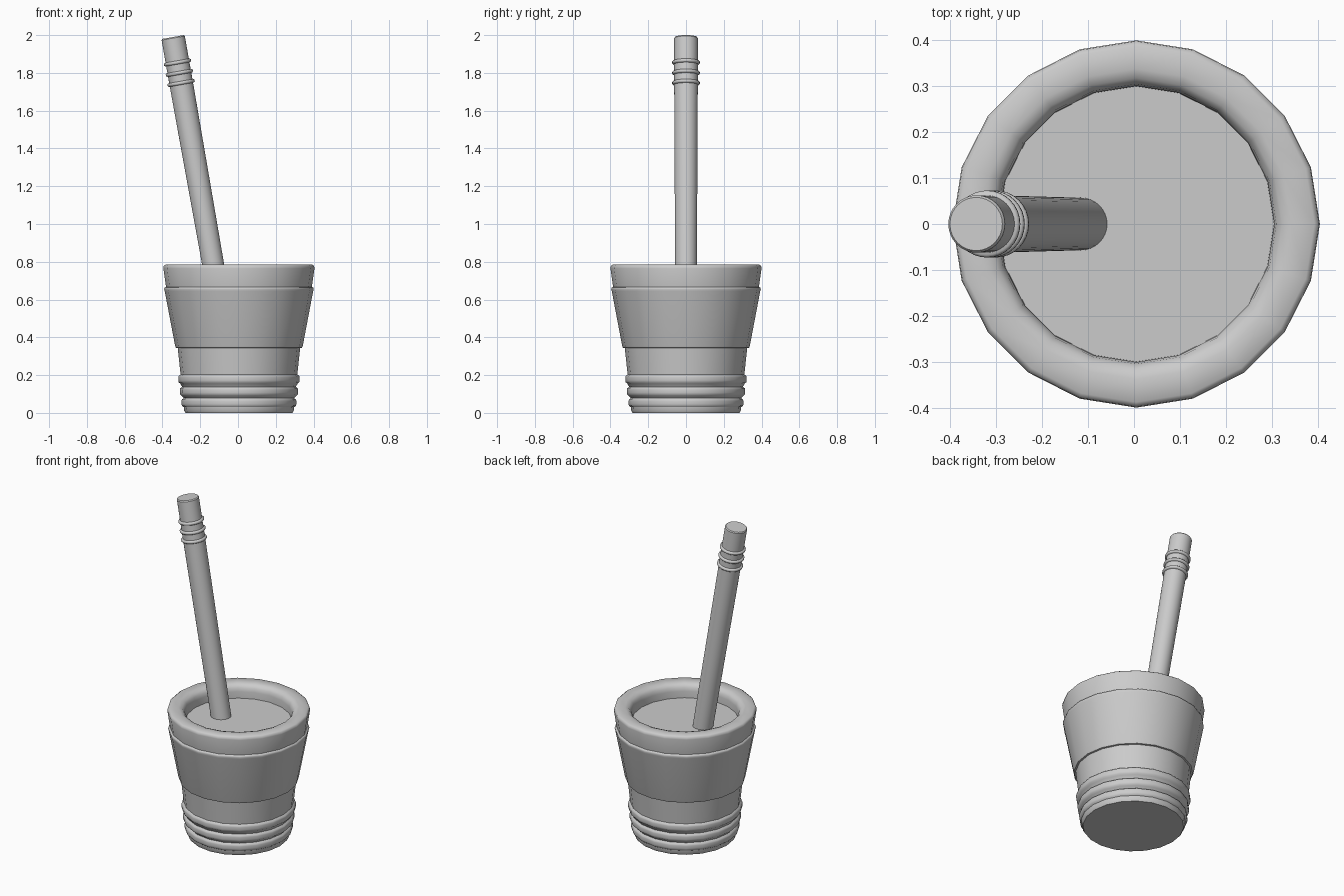
import bpy, math
from mathutils import Matrix

if "Cube" in bpy.data.objects:
    bpy.data.objects.remove(bpy.data.objects["Cube"])


def lathe(name, profile, sides, matrix, angle=35):
    """Spin a (radius, z) profile; radius 0 ends become flat caps."""
    verts, faces, rings = [], [], []
    for r, z in profile:
        rings.append(len(verts))
        for i in range(sides):
            a = 2 * math.pi * i / sides
            verts.append((r * math.cos(a), r * math.sin(a), z))
    for a, b in zip(rings, rings[1:]):
        for i in range(sides):
            j = (i + 1) % sides
            faces.append((a + i, a + j, b + j, b + i))
    faces.append(tuple(reversed(range(sides))))
    faces.append(tuple(rings[-1] + i for i in range(sides)))
    mesh = bpy.data.meshes.new(name)
    mesh.from_pydata(verts, [], faces)
    mesh.transform(matrix)
    mesh.update()
    ob = bpy.data.objects.new(name, mesh)
    bpy.context.collection.objects.link(ob)
    bpy.ops.object.select_all(action='DESELECT')
    ob.select_set(True)
    bpy.context.view_layer.objects.active = ob
    bpy.ops.object.shade_smooth_by_angle(angle=math.radians(angle))
    return ob


# Cup: ribbed foot, raised sleeve, rounded rim, closed by the drink surface
cup = [(0.283, 0.0), (0.29, 0.012), (0.292, 0.035)]
for z, r in ((0.055, 0.304), (0.115, 0.313), (0.18, 0.321)):
    cup += [(r - 0.010, z - 0.025), (r - 0.002, z - 0.018), (r, z - 0.008),
            (r, z + 0.008), (r - 0.002, z + 0.016), (r - 0.012, z + 0.023)]
cup += [(0.324, 0.343), (0.334, 0.345), (0.338, 0.355),
        (0.393, 0.645), (0.396, 0.655), (0.394, 0.663), (0.386, 0.667),
        (0.400, 0.765), (0.398, 0.778), (0.388, 0.785),
        (0.338, 0.785), (0.318, 0.778), (0.305, 0.762), (0.301, 0.74),
        (0.300, 0.70)]
lathe("cup", cup, 20, Matrix.Translation((0.005, 0, 0)), 50)

# Straw: leaning 10 degrees, origin at its top centre
lean = Matrix.Translation((-0.344, 0, 1.99)) @ Matrix.Rotation(math.radians(-10), 4, 'Y')
straw = [(0.057, -1.36), (0.0625, -0.25), (0.0625, -0.006), (0.058, 0.0)]
lathe("straw", straw, 32, lean)

# Bend rings near the straw's top
for n, d in enumerate((0.137, 0.193, 0.247)):
    ring = [(0.058, -0.010), (0.068, -0.009), (0.073, -0.004),
            (0.073, 0.004), (0.068, 0.009), (0.058, 0.010)]
    lathe(f"straw_ring_{n + 1}", ring, 32, lean @ Matrix.Translation((0, 0, -d)), 60)
